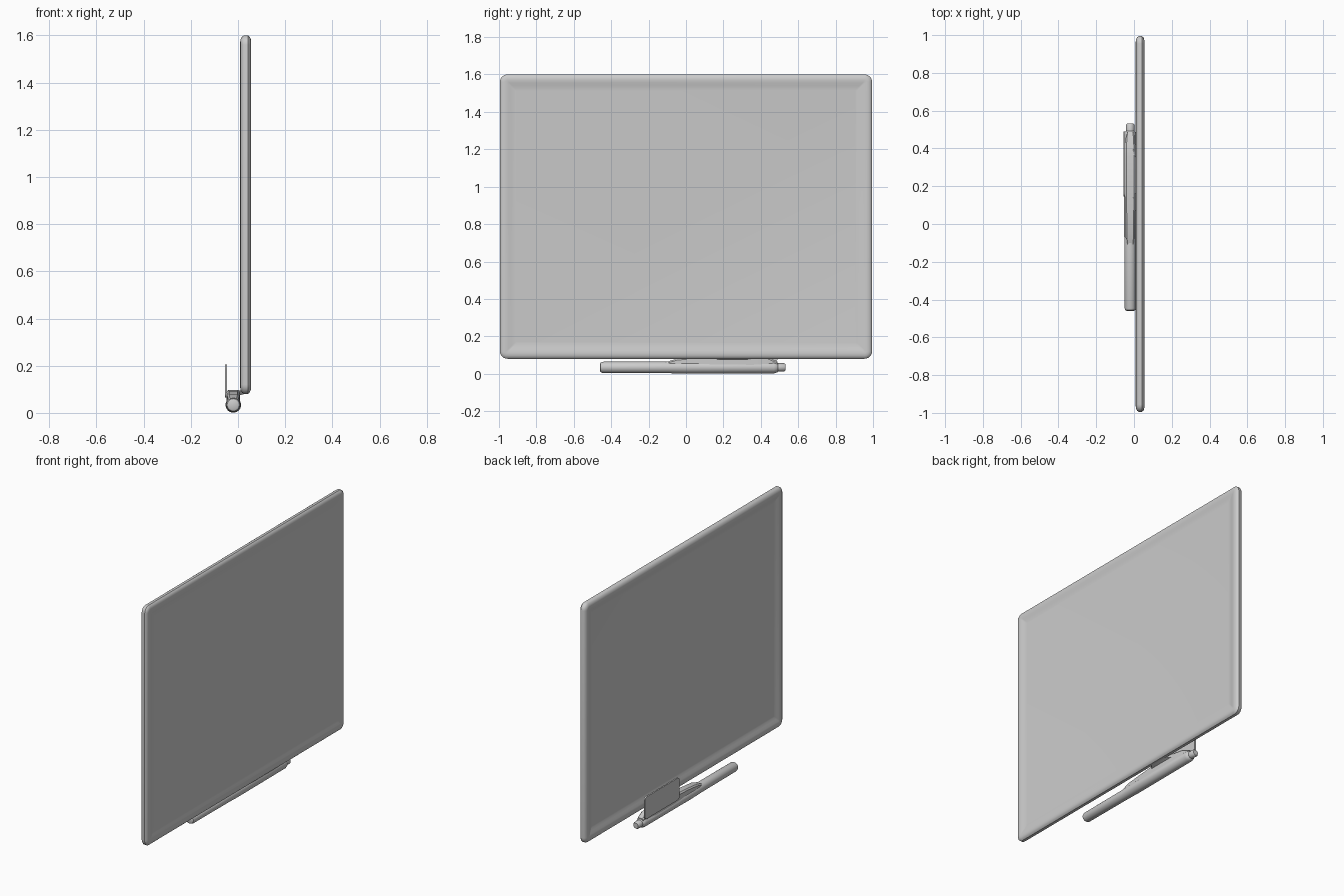
import bpy, bmesh
from math import sin, cos, pi, radians
from mathutils import Vector

if "Cube" in bpy.data.objects:
    bpy.data.objects.remove(bpy.data.objects["Cube"])

grey = bpy.data.materials.new("light grey")
grey.use_nodes = True
grey.diffuse_color = (0.6, 0.6, 0.6, 1)
grey.node_tree.nodes["Principled BSDF"].inputs["Base Color"].default_value = (0.6, 0.6, 0.6, 1)


def loft(name, rings, angle=40):
    """Skin a list of equal-length point rings and close both ends."""
    bm = bmesh.new()
    loops = [[bm.verts.new(p) for p in ring] for ring in rings]
    n = len(loops[0])
    for a, b in zip(loops, loops[1:]):
        for i in range(n):
            j = (i + 1) % n
            bm.faces.new((a[i], a[j], b[j], b[i]))
    bm.faces.new(loops[0])
    bm.faces.new(loops[-1][::-1])
    bmesh.ops.recalc_face_normals(bm, faces=bm.faces)
    mesh = bpy.data.meshes.new(name)
    bm.to_mesh(mesh)
    bm.free()
    obj = bpy.data.objects.new(name, mesh)
    bpy.context.collection.objects.link(obj)
    mesh.materials.append(grey)
    bpy.ops.object.select_all(action="DESELECT")
    obj.select_set(True)
    bpy.context.view_layer.objects.active = obj
    bpy.ops.object.shade_smooth_by_angle(angle=radians(angle))
    return obj


def rounded_rect(x, y0, y1, z0, z1, r, steps=6):
    """Rounded rectangle in the plane at x."""
    points = []
    corners = [(y1 - r, z1 - r), (y0 + r, z1 - r), (y0 + r, z0 + r), (y1 - r, z0 + r)]
    for k, (cy, cz) in enumerate(corners):
        for s in range(steps + 1):
            a = (k + s / steps) * pi / 2
            points.append(Vector((x, cy + r * cos(a), cz + r * sin(a))))
    return points


# Board with a swollen, teardrop-shaped rim: inset, back x, front x
rim = [(0, 0.025, 0.042), (0.006, 0.017, 0.049), (0.016, 0.011, 0.054),
       (0.03, 0.009, 0.055), (0.045, 0.013, 0.053), (0.06, 0.019, 0.049),
       (0.075, 0.024, 0.047), (0.085, 0.026, 0.046)]


def board_ring(inset, x):
    return rounded_rect(x, -0.995 + inset, 0.995 - inset, 0.08 + inset,
                        1.6 - inset, max(0.04 - inset, 0.006))


loft("board", [board_ring(i, b) for i, b, f in reversed(rim)]
     + [board_ring(i, f) for i, b, f in rim])


# Round pen lying along the bottom edge: y, radius
def pen_ring(y, r, sides=32):
    return [Vector((-0.02 + r * cos(2 * pi * i / sides), y,
                    0.034 + r * sin(2 * pi * i / sides))) for i in range(sides)]


pen = [(-0.46, 0.018), (-0.456, 0.026), (-0.445, 0.03), (-0.1, 0.031),
       (0, 0.033), (0.47, 0.032), (0.488, 0.027), (0.492, 0.022),
       (0.525, 0.022), (0.532, 0.017)]
loft("pen", [pen_ring(y, r) for y, r in pen])


# Clip riding on the pen: y, half width, top z
def clip_ring(y, w, top):
    return [Vector((-0.02 + u * w, y, z)) for u, z in
            ((-1, 0.045), (1, 0.045), (1, top - 0.008), (0.7, top),
             (-0.7, top), (-1, top - 0.008))]


clip = [(-0.11, 0.02, 0.062), (-0.05, 0.026, 0.08), (0.05, 0.026, 0.09),
        (0.16, 0.029, 0.097), (0.36, 0.029, 0.097), (0.44, 0.026, 0.086),
        (0.488, 0.02, 0.066)]
loft("clip", [clip_ring(*c) for c in clip])

# Tapered link between the clip and the board
loft("link", [rounded_rect(-0.005, 0.13, 0.4, 0.072, 0.096, 0.008),
              rounded_rect(0.012, 0.17, 0.34, 0.076, 0.094, 0.007),
              rounded_rect(0.028, 0.19, 0.31, 0.08, 0.094, 0.006)])

# Thin upright plate behind the clip
loft("upright_plate", [rounded_rect(-0.056, 0.145, 0.49, 0.065, 0.205, 0.018),
                       rounded_rect(-0.047, 0.145, 0.49, 0.065, 0.205, 0.018)])
